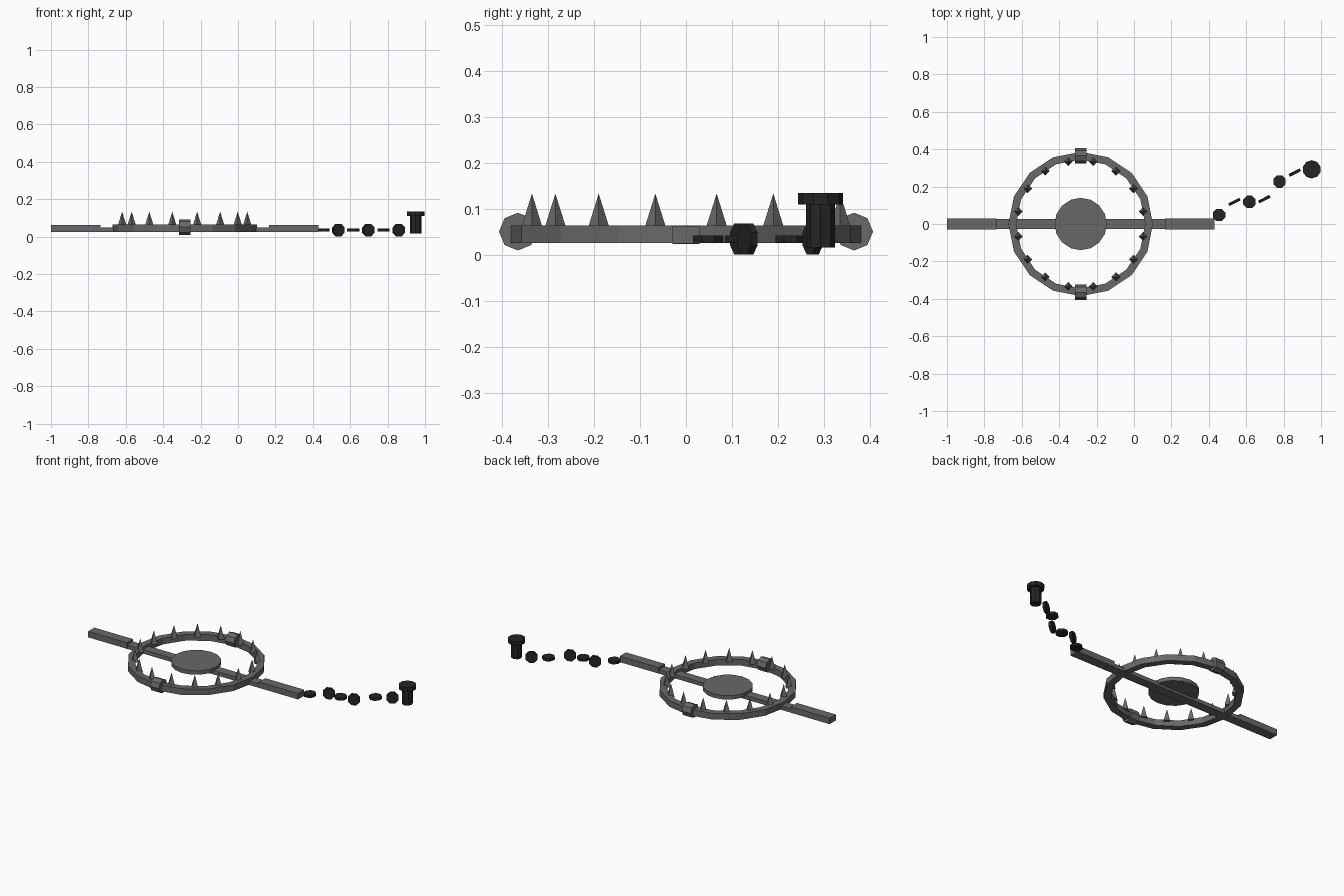
import bpy, bmesh, math
from mathutils import Matrix, Vector

if "Cube" in bpy.data.objects:
    bpy.data.objects.remove(bpy.data.objects["Cube"])

CX = -0.285  # centre of the jaws


def material(name, v):
    m = bpy.data.materials.new(name)
    m.diffuse_color = (v, v, v, 1)
    m.use_nodes = True
    m.node_tree.nodes["Principled BSDF"].inputs["Base Color"].default_value = m.diffuse_color
    return m


STEEL = material("grey steel", 0.14)
IRON = material("dark iron", 0.018)


def finish(name, bm, mat):
    bmesh.ops.recalc_face_normals(bm, faces=bm.faces)
    me = bpy.data.meshes.new(name)
    bm.to_mesh(me)
    bm.free()
    me.materials.append(mat)
    ob = bpy.data.objects.new(name, me)
    bpy.context.collection.objects.link(ob)
    return ob


def box(name, lo, hi, mat):
    lo, hi = Vector(lo), Vector(hi)
    bm = bmesh.new()
    bmesh.ops.create_cube(bm, size=1, matrix=Matrix.Translation((lo + hi) / 2)
                          @ Matrix.Diagonal((*(hi - lo), 1)))
    return finish(name, bm, mat)


def cone(name, loc, r1, r2, depth, sides, mat, rot=Matrix()):
    bm = bmesh.new()
    bmesh.ops.create_cone(bm, cap_ends=True, segments=sides, radius1=r1, radius2=r2,
                          depth=depth, matrix=Matrix.Translation(loc) @ rot)
    return finish(name, bm, mat)


# Base bar and the two side springs
box("base_bar", (-0.77, -0.028, 0.024), (0.20, 0.028, 0.048), STEEL)
box("left_spring", (-1.0, -0.03, 0.025), (-0.735, 0.03, 0.062), STEEL)
box("right_spring", (0.165, -0.03, 0.025), (0.43, 0.03, 0.062), STEEL)

# Trigger plate
cone("trigger_plate", (CX, 0, 0.051), 0.14, 0.14, 0.024, 16, STEEL)

# Jaws: two half rings of square section, with upright teeth and a hinge between
for side, sign in (("front", -1), ("back", 1)):
    bm = bmesh.new()
    rings = []
    for i in range(9):
        a = sign * math.pi * i / 8
        rings.append([bm.verts.new((CX + r * math.cos(a), r * math.sin(a), z))
                      for r, z in ((0.345, 0.026), (0.386, 0.026), (0.386, 0.064), (0.345, 0.064))])
    for a, b in zip(rings, rings[1:]):
        for k in range(4):
            n = (k + 1) % 4
            bm.faces.new((a[k], a[n], b[n], b[k]))
    finish(side + "_jaw", bm, STEEL)

    for i in range(8):
        a = sign * math.pi * (i + 0.5) / 8
        cone(f"{side}_tooth_{i + 1}", (CX + 0.341 * math.cos(a), 0.341 * math.sin(a), 0.0935),
             0.025, 0, 0.08, 4, STEEL)

    cone(side + "_hinge", (CX, sign * 0.365, 0.051), 0.041, 0.041, 0.06, 8, STEEL,
         Matrix.Rotation(math.pi / 2, 4, 'Y'))

# Chain: links lie flat and stand upright in turn
path = [(0.455, 0.048), (0.537, 0.118), (0.617, 0.118), (0.697, 0.133), (0.778, 0.227), (0.86, 0.275)]
for i, (x, y) in enumerate(path):
    rot = Matrix.Rotation(math.pi / 8, 4, 'Z')
    if i % 2:
        rot = Matrix.Rotation(math.radians(27), 4, 'Z') @ Matrix.Rotation(math.pi / 2, 4, 'X') @ rot
    cone(f"chain_link_{i + 1}", (x, y, 0.035), 0.036, 0.036, 0.016, 8, IRON, rot)

# Ground stake
cone("stake_shaft", (0.95, 0.292, 0.0645), 0.031, 0.031, 0.095, 8, IRON)
cone("stake_head", (0.95, 0.292, 0.1225), 0.049, 0.049, 0.025, 10, IRON)
